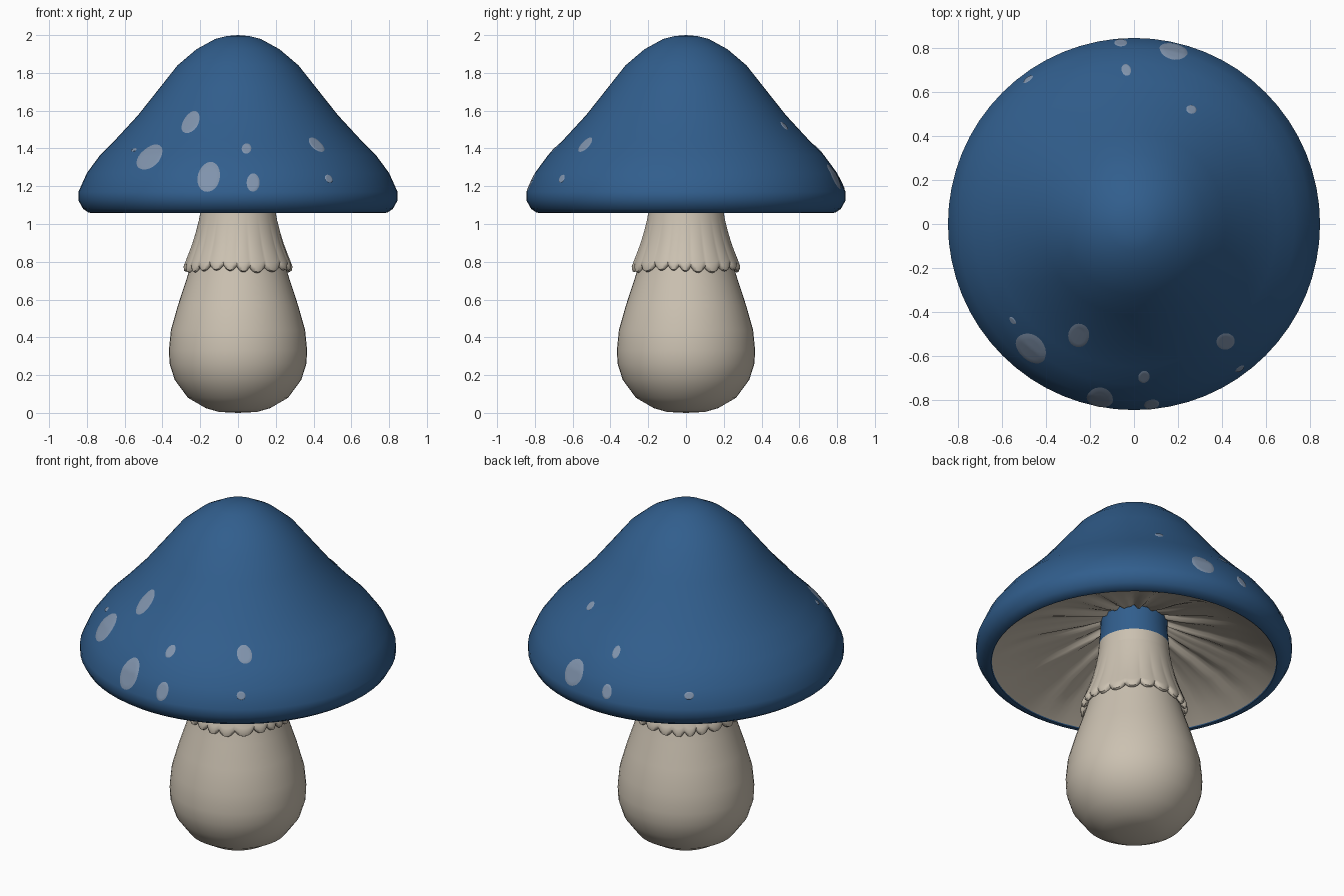
import bpy, bmesh
from math import sin, cos, pi, asin, tau

cube = bpy.data.objects.get("Cube")
if cube:
    bpy.data.objects.remove(cube)


def material(name, rgb):
    lin = [((c / 255 + 0.055) / 1.055) ** 2.4 for c in rgb] + [1]
    m = bpy.data.materials.new(name)
    m.use_nodes = True
    m.diffuse_color = lin
    bsdf = m.node_tree.nodes["Principled BSDF"]
    bsdf.inputs["Base Color"].default_value = lin
    bsdf.inputs["Roughness"].default_value = 0.8
    return m


BLUE = material("cap blue", (49, 94, 141))
CREAM = material("stem cream", (203, 193, 177))
PALE = material("spot pale blue", (128, 147, 172))


def finish(name, bm, mats, angle=50):
    bmesh.ops.remove_doubles(bm, verts=bm.verts, dist=0.0005)
    me = bpy.data.meshes.new(name)
    bm.to_mesh(me)
    bm.free()
    for m in mats:
        me.materials.append(m)
    ob = bpy.data.objects.new(name, me)
    bpy.context.collection.objects.link(ob)
    bpy.ops.object.select_all(action="DESELECT")
    ob.select_set(True)
    bpy.context.view_layer.objects.active = ob
    bpy.ops.object.shade_smooth_by_angle(angle=angle * pi / 180)
    return ob


def lathe(name, profile, mats, segs=64, shape=None, rule=None):
    """Revolve (radius, height) points, listed bottom to top on the outside;
    shape(r, z, row, angle) may displace each point."""
    bm = bmesh.new()
    rings = []
    for row, (r, z) in enumerate(profile):
        ring = []
        for i in range(segs):
            a = tau * i / segs
            rr, zz = shape(r, z, row, a) if shape else (r, z)
            ring.append(bm.verts.new((rr * cos(a), rr * sin(a), zz)))
        rings.append(ring)
    for lo, hi in zip(rings, rings[1:]):
        for i in range(segs):
            j = (i + 1) % segs
            f = bm.faces.new((lo[i], lo[j], hi[j], hi[i]))
            if rule:
                f.material_index = rule(f.calc_center_median())
    return finish(name, bm, mats)


# Cap
cap_profile = [(0.755, 1.07), (0.765, 1.058), (0.79, 1.06), (0.82, 1.08), (0.845, 1.125),
               (0.845, 1.17), (0.80, 1.27), (0.73, 1.365), (0.65, 1.445),
               (0.53, 1.575), (0.415, 1.72), (0.32, 1.84), (0.22, 1.925),
               (0.12, 1.98), (0.06, 1.995), (0, 2.0)]
lathe("cap", cap_profile, [BLUE])


# Hollow underside with soft irregular gill folds near the stem
def gills(r, z, row, a):
    fade = max(0, min(1, (0.72 - r) / 0.4)) * min(1, r / 0.2)
    return r, z + fade * 0.009 * (sin(17 * a) + 0.6 * sin(29 * a + 1))


lathe("cap_underside", [(0.14, 1.325), (0.19, 1.295), (0.27, 1.265), (0.40, 1.225),
                        (0.55, 1.175), (0.68, 1.115), (0.76, 1.063)],
      [CREAM], 128, gills)

# Stem, with its top tinted by the cap colour
lathe("stem", [(0, 0), (0.10, 0.005), (0.17, 0.025), (0.265, 0.08), (0.335, 0.175),
               (0.362, 0.26), (0.366, 0.33), (0.355, 0.44), (0.318, 0.57),
               (0.275, 0.70), (0.245, 0.80), (0.215, 0.92), (0.196, 1.06),
               (0.188, 1.16), (0.18, 1.24), (0.178, 1.34)],
      [CREAM, BLUE], 48, rule=lambda c: int(c.z > 1.16))

# Skirt with a scalloped, rolled hem
LOBES = 22


def scallop(r, z, row, a):
    wave = a + 0.05 * sin(3 * a) + 0.03 * sin(5 * a + 1)
    lobe = abs(cos(LOBES * wave / 2)) ** 0.7
    t = max(0, min(1, (1.05 - z) / 0.28))
    drop = (0.036 * lobe + 0.008 * sin(4 * a)) * t ** 4
    return r + 0.014 * (lobe - 0.6) * t * t, z - drop


lathe("skirt", [(0.235, 0.81), (0.255, 0.788), (0.268, 0.779), (0.280, 0.783),
                (0.284, 0.798), (0.276, 0.815), (0.260, 0.85), (0.240, 0.90),
                (0.222, 0.96), (0.207, 1.02), (0.198, 1.07), (0.19, 1.11)],
      [CREAM], 264, scallop)


# Spots: thin plates that follow the cap
def cap_radius(z):
    for (r0, z0), (r1, z1) in zip(cap_profile[1:], cap_profile[2:]):
        if z0 <= z <= z1:
            return r0 + (r1 - r0) * (z - z0) / (z1 - z0)
    return 0


def spot(name, x, z, w, h, back=False):
    bm = bmesh.new()
    r = cap_radius(z)
    mid = asin(x / r)
    half = w / (r * cos(mid))
    rows = []
    for k in range(7):
        row = []
        for i in range(24):
            t = tau * i / 24
            wobble = 1 + 0.06 * sin(2 * t + x * 9)
            a = mid + half * k / 6 * cos(t) * wobble
            zz = z + h * k / 6 * sin(t) * wobble
            rr = cap_radius(zz) + (0.004 if k < 6 else 0.001)
            side = 1 if back else -1
            row.append(bm.verts.new((rr * sin(a), side * rr * cos(a), zz)))
        rows.append(row)
    for p, q in zip(rows, rows[1:]):
        for i in range(24):
            j = (i + 1) % 24
            bm.faces.new((p[i], q[i], q[j], p[j]))
    bmesh.ops.remove_doubles(bm, verts=bm.verts, dist=0.0003)
    if back:
        bmesh.ops.reverse_faces(bm, faces=bm.faces)
    finish(name, bm, [PALE])


front_spots = [(-0.25, 1.54, 0.045, 0.056), (-0.47, 1.355, 0.058, 0.07),
               (-0.55, 1.392, 0.012, 0.01), (-0.155, 1.25, 0.063, 0.075),
               (0.08, 1.22, 0.033, 0.05), (0.045, 1.40, 0.025, 0.028),
               (0.415, 1.42, 0.033, 0.037), (0.48, 1.24, 0.02, 0.02)]
back_spots = [(0.18, 1.25, 0.06, 0.07), (-0.06, 1.215, 0.03, 0.036),
              (-0.035, 1.395, 0.022, 0.026), (0.26, 1.52, 0.02, 0.022),
              (-0.48, 1.24, 0.02, 0.02)]
for n, s in enumerate(front_spots):
    spot(f"front_spot_{n + 1}", *s)
for n, s in enumerate(back_spots):
    spot(f"back_spot_{n + 1}", *s, back=True)
